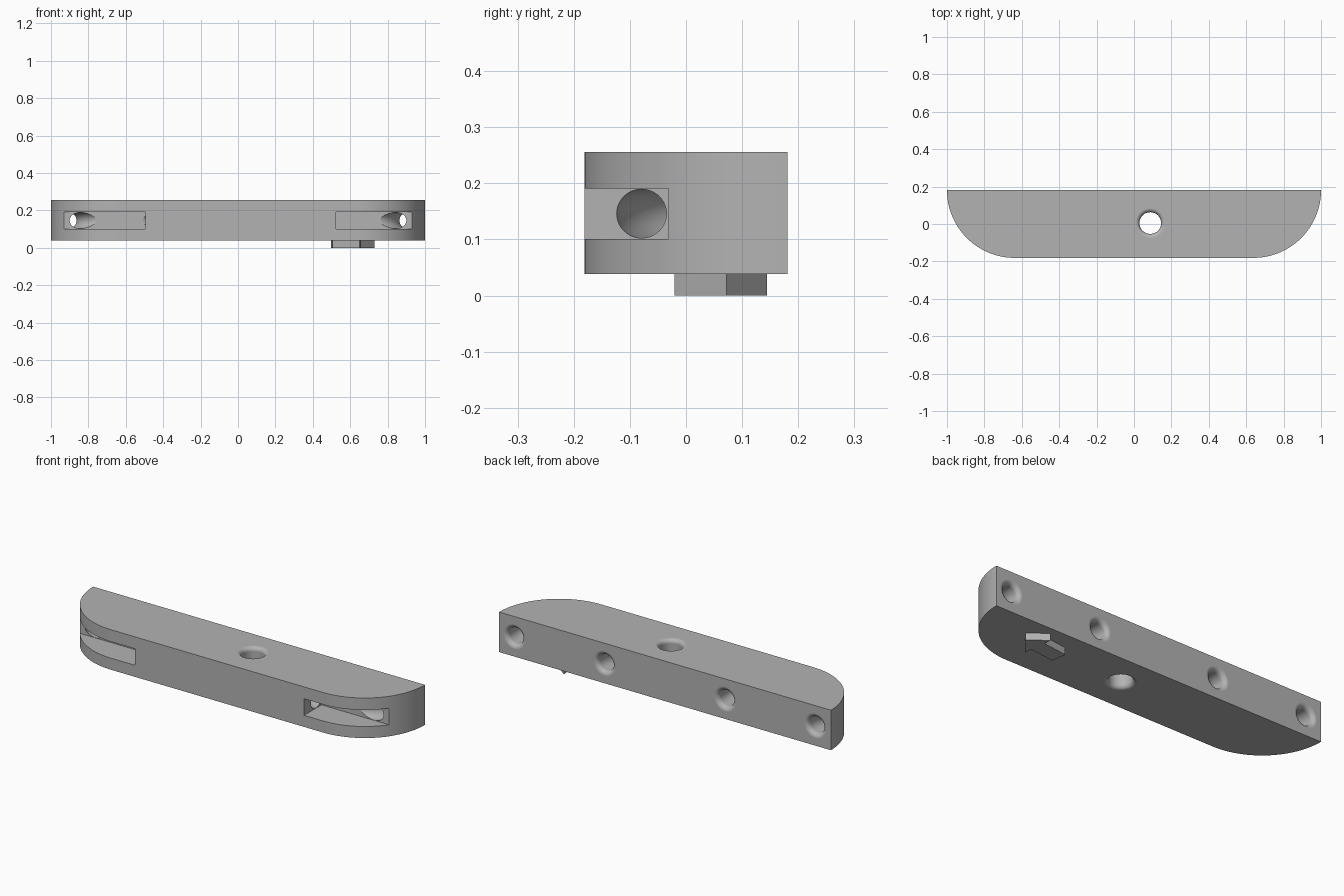
import bpy, bmesh, math
from math import sin, cos, pi, sqrt
from mathutils import Vector

if "Cube" in bpy.data.objects:
    bpy.data.objects.remove(bpy.data.objects["Cube"])

GREY = (0.45, 0.45, 0.45, 1)
mat = bpy.data.materials.new("plain grey")
mat.use_nodes = True
mat.diffuse_color = GREY
mat.node_tree.nodes["Principled BSDF"].inputs["Base Color"].default_value = GREY

BOTTOM, TOP, BACK, FRONT = 0.038, 0.256, 0.181, -0.181
CORNER_X, MID_Z = 0.638, 0.146


def make_object(name, bm):
    bmesh.ops.recalc_face_normals(bm, faces=bm.faces)
    mesh = bpy.data.meshes.new(name)
    bm.to_mesh(mesh)
    bm.free()
    mesh.materials.append(mat)
    ob = bpy.data.objects.new(name, mesh)
    bpy.context.collection.objects.link(ob)
    return ob


def prism(name, outline, z0, z1):
    """Extrude an outline in x and y between two heights."""
    bm = bmesh.new()
    face = bm.faces.new([bm.verts.new((x, y, z0)) for x, y in outline])
    top = bmesh.ops.extrude_face_region(bm, geom=[face])["geom"]
    bmesh.ops.translate(bm, vec=(0, 0, z1 - z0),
                        verts=[g for g in top if isinstance(g, bmesh.types.BMVert)])
    return make_object(name, bm)


def tube(name, path, radii, side, sides=48):
    """Sweep a circle along a path; side is a fixed axis square to the path."""
    bm = bmesh.new()
    path, side, rings = [Vector(p) for p in path], Vector(side), []
    for i, (p, r) in enumerate(zip(path, radii)):
        along = path[min(i + 1, len(path) - 1)] - path[max(i - 1, 0)]
        other = along.normalized().cross(side)
        rings.append([bm.verts.new(p + r * (cos(a) * side + sin(a) * other))
                      for a in (2 * pi * k / sides for k in range(sides))])
    for a, b in zip(rings, rings[1:]):
        for k in range(sides):
            n = (k + 1) % sides
            bm.faces.new((a[k], a[n], b[n], b[k]))
    bm.faces.new(rings[0])
    bm.faces.new(rings[-1])
    return make_object(name, bm)


def mouth(radius, fillet, steps=8):
    """Depth and radius pairs of a rounded hole opening, outside first."""
    pairs = [(-0.03, radius + fillet)]
    for i in range(steps + 1):
        a = pi / 2 * i / steps
        pairs.append((fillet * sin(a), radius + fillet * (1 - cos(a))))
    # swap so that the opening meets the flat face tangentially
    return pairs[:1] + [(fillet * (1 - cos(pi / 2 * i / steps)),
                         radius + fillet * (1 - sin(pi / 2 * i / steps)))
                        for i in range(steps + 1)]


# Bar with a straight back and two rounded front corners
R = BACK - FRONT
arc = [(CORNER_X + R * sin(a), BACK - R * cos(a))
       for a in (pi / 2 * i / 40 for i in range(41))]
body = prism("bar", arc + [(-x, y) for x, y in reversed(arc)], BOTTOM, TOP)

cutters = []

# Slots open to the front and round the corners
for inner, sign in ((0.525, 1), (0.495, -1)):
    xs = (sign * inner, sign * 1.2)
    cutters.append(prism("slot_cutter", [(xs[0], -0.4), (xs[1], -0.4),
                                         (xs[1], -0.031), (xs[0], -0.031)],
                         MID_Z - 0.045, MID_Z + 0.045))

# Bent cord channels running from back to slot and out of the back again
CORD, BEND, NEAR, FAR, LOW = 0.0435, 0.2, 0.363, 0.907, -0.083
for sign in (1, -1):
    entry = mouth(CORD, 0.025)
    pts = [(NEAR, BACK - d) for d, r in entry]
    pts += [(NEAR + BEND * (1 - cos(a)), LOW + BEND * (1 - sin(a)))
            for a in (pi / 2 * i / 20 for i in range(21))]
    pts += [(NEAR + FAR - x, y) for x, y in reversed(pts)]
    radii = [r for d, r in entry] + [CORD] * 21
    radii += radii[::-1]
    cutters.append(tube("channel_cutter", [(sign * x, y, MID_Z) for x, y in pts],
                        radii, (0, 0, 1)))

# Upright centre hole with rounded rims
rim = mouth(0.058, 0.022)
path = [(0.087, 0.005, TOP - d) for d, r in rim]
path += [(0.087, 0.005, BOTTOM + d) for d, r in reversed(rim)]
radii = [r for d, r in rim]
cutters.append(tube("hole_cutter", path, radii + radii[::-1], (1, 0, 0)))

bpy.context.view_layer.objects.active = body
for cutter in cutters:
    cutter.hide_render = True
    mod = body.modifiers.new("cut", 'BOOLEAN')
    mod.operation, mod.solver, mod.object = 'DIFFERENCE', 'EXACT', cutter
    bpy.ops.object.modifier_apply(modifier=mod.name)
    bpy.data.objects.remove(cutter)

# Smooth curves, flat large faces
for p in body.data.polygons:
    p.use_smooth = True
body.data.set_sharp_from_angle(angle=math.radians(30))
body.modifiers.new("flat_faces", 'WEIGHTED_NORMAL').keep_sharp = True

# Slightly turned arrow standing out of the underside
half = [(0.085, 0), (0, 0.083), (0, 0.042), (-0.145, 0.042)]
outline = half + [(x, -y) for x, y in reversed(half[1:])]
t = math.radians(7)
prism("underside_arrow", [(0.645 + x * cos(t) - y * sin(t), 0.062 + x * sin(t) + y * cos(t))
                          for x, y in outline], 0, BOTTOM + 0.002)
